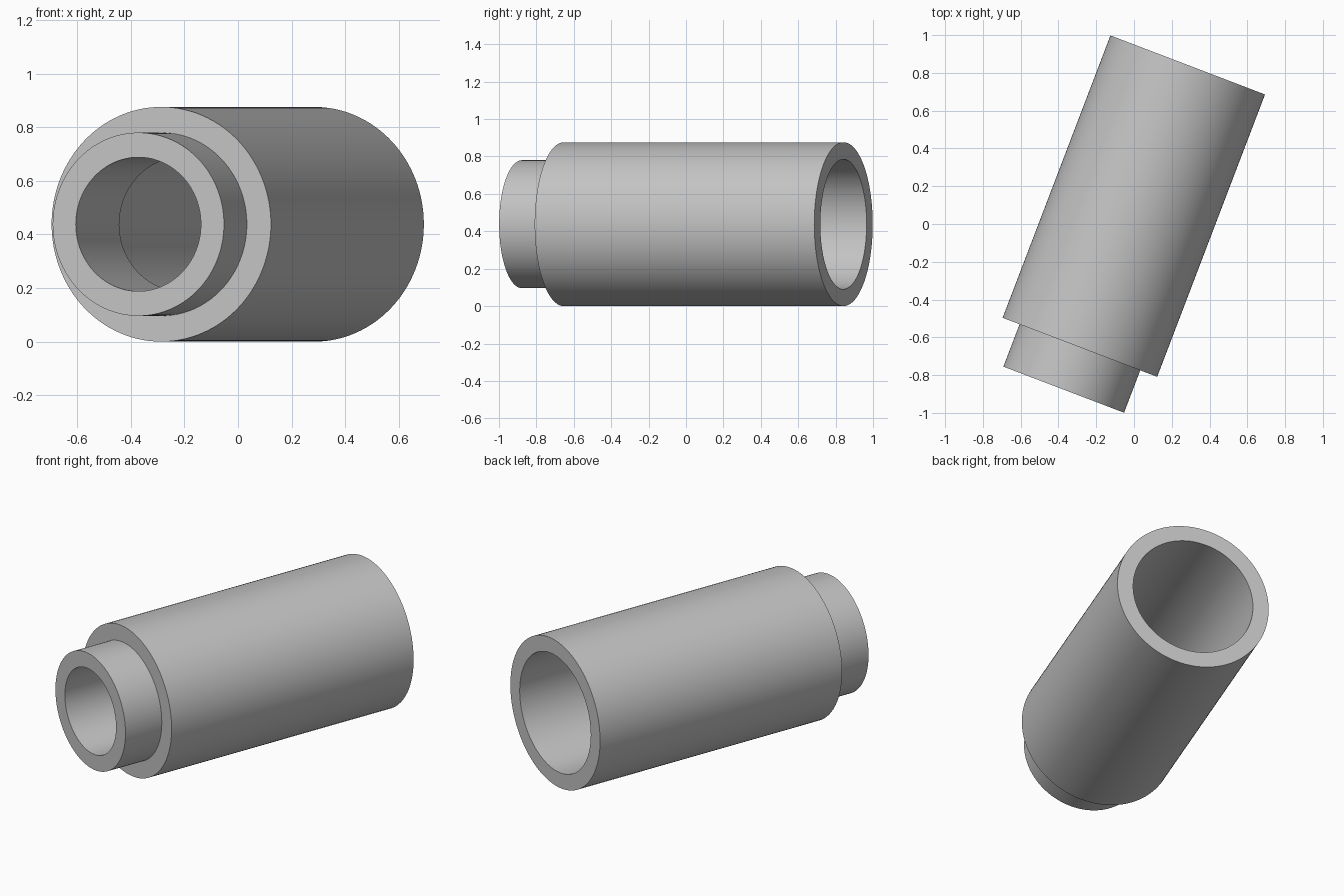
import bpy
import bmesh
import math
from mathutils import Matrix, Vector

cube = bpy.data.objects.get("Cube")
if cube:
    bpy.data.objects.remove(cube, do_unlink=True)

# Plain grey finish
grey = bpy.data.materials.new("plain_grey")
grey.use_nodes = True
colour = (0.55, 0.55, 0.55, 1)
grey.diffuse_color = colour
grey.node_tree.nodes["Principled BSDF"].inputs["Base Color"].default_value = colour

# Main dimensions, measured along the sleeve's axis from the spigot end
LENGTH = 1.84
SHOULDER = 0.24
BORE_STEP = 0.455
BODY_R, SPIGOT_R = 0.438, 0.342
WIDE_BORE_R, NARROW_BORE_R = 0.347, 0.25
TURN = math.radians(-20.9)
SEGMENTS = 128


def lathe(name, profile, matrix, material):
    """Revolve a closed (radius, distance) profile about the y axis."""
    bm = bmesh.new()
    verts = [bm.verts.new((r, y, 0)) for r, y in profile]
    edges = [bm.edges.new((v, verts[i - 1])) for i, v in enumerate(verts)]
    bmesh.ops.spin(bm, geom=verts + edges, cent=(0, 0, 0), axis=(0, 1, 0),
                   angle=math.tau, steps=SEGMENTS, use_merge=True)
    bmesh.ops.remove_doubles(bm, verts=bm.verts, dist=0.0001)
    bmesh.ops.recalc_face_normals(bm, faces=bm.faces)
    bmesh.ops.transform(bm, matrix=matrix, verts=bm.verts)
    mesh = bpy.data.meshes.new(name)
    bm.to_mesh(mesh)
    bm.free()
    mesh.materials.append(material)
    obj = bpy.data.objects.new(name, mesh)
    bpy.context.collection.objects.link(obj)
    return obj


# Sleeve with a stepped outside and a stepped through bore
profile = [
    (NARROW_BORE_R, 0), (SPIGOT_R, 0),
    (SPIGOT_R, SHOULDER), (BODY_R, SHOULDER),
    (BODY_R, LENGTH), (WIDE_BORE_R, LENGTH),
    (WIDE_BORE_R, BORE_STEP), (NARROW_BORE_R, BORE_STEP),
]
place = Matrix.Translation(Vector((-0.372, -0.877, BODY_R))) @ Matrix.Rotation(TURN, 4, "Z")
sleeve = lathe("stepped_sleeve", profile, place, grey)

# Smooth round walls with crisp rims
bpy.ops.object.select_all(action="DESELECT")
sleeve.select_set(True)
bpy.context.view_layer.objects.active = sleeve
bpy.ops.object.shade_smooth_by_angle(angle=math.radians(30))
